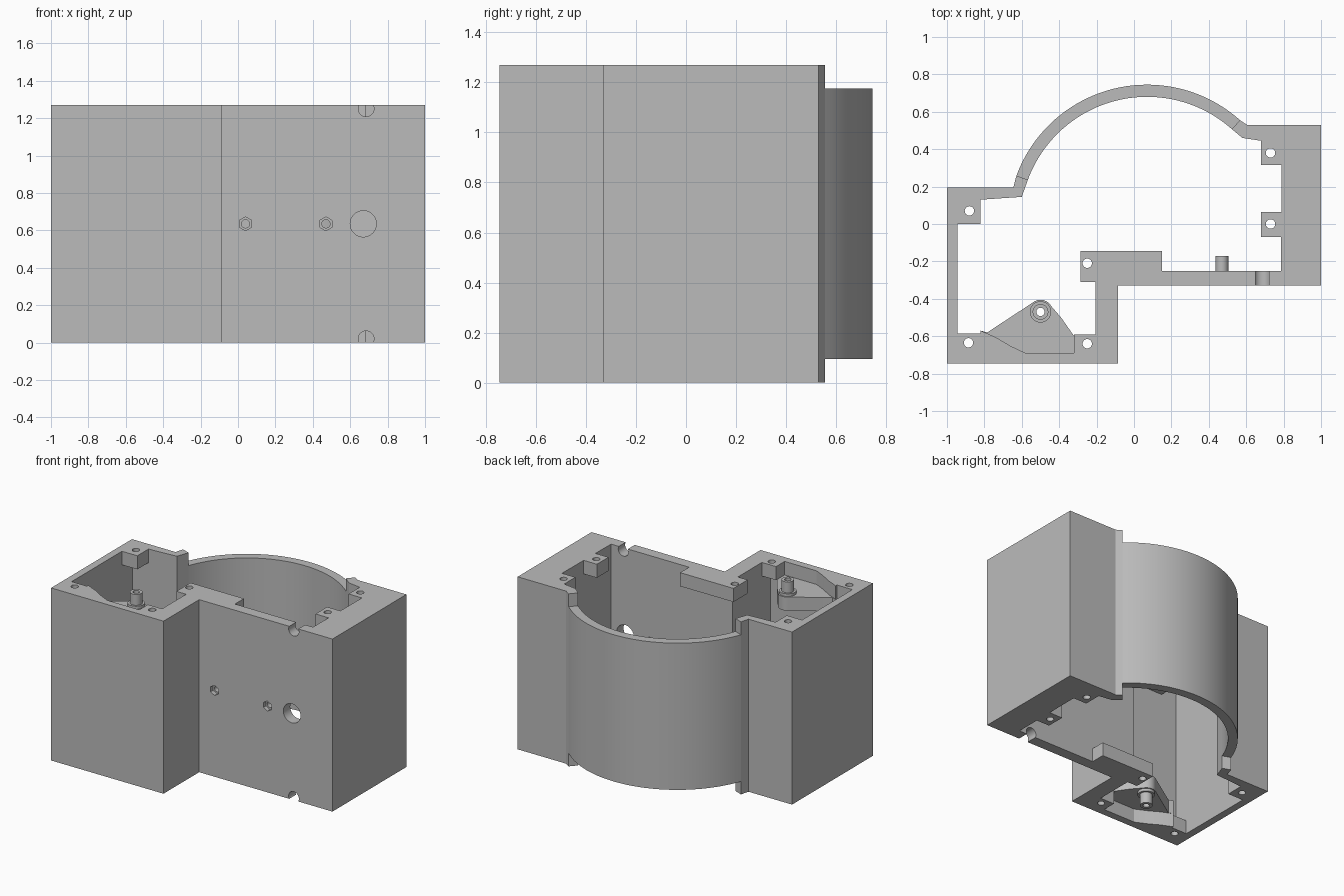
import bpy
import bmesh
from math import cos, sin, radians, pi
from mathutils import Matrix, Vector

if "Cube" in bpy.data.objects:
    bpy.data.objects.remove(bpy.data.objects["Cube"], do_unlink=True)

HEIGHT = 1.27
MID = HEIGHT / 2
LUG = 0.1  # depth of the screw lugs
ARC_CENTRE = Vector((0.07, 0.0))
R_OUT, R_IN = 0.745, 0.68
ARC_START, ARC_END = 48.2, 159.7

grey = bpy.data.materials.new("light_grey")
grey.use_nodes = True
grey.diffuse_color = (0.5, 0.5, 0.5, 1)
grey.node_tree.nodes["Principled BSDF"].inputs["Base Color"].default_value = (0.5, 0.5, 0.5, 1)


def finish(bm, name):
    bmesh.ops.recalc_face_normals(bm, faces=bm.faces)
    mesh = bpy.data.meshes.new(name)
    bm.to_mesh(mesh)
    bm.free()
    mesh.materials.append(grey)
    obj = bpy.data.objects.new(name, mesh)
    bpy.context.collection.objects.link(obj)
    return obj


def prism(name, outline, z0, z1):
    """Extrude a flat outline from z0 to z1."""
    bm = bmesh.new()
    face = bm.faces.new([bm.verts.new((p[0], p[1], z0)) for p in outline])
    new = bmesh.ops.extrude_face_region(bm, geom=[face])["geom"]
    bmesh.ops.translate(bm, vec=(0, 0, z1 - z0),
                        verts=[v for v in new if isinstance(v, bmesh.types.BMVert)])
    return finish(bm, name)


def cylinder(name, centre, radius, length, axis="Z", sides=32):
    bm = bmesh.new()
    turn = Matrix.Rotation(pi / 2, 4, "X") if axis == "Y" else Matrix()
    bmesh.ops.create_cone(bm, cap_ends=True, segments=sides, radius1=radius, radius2=radius,
                          depth=length, matrix=Matrix.Translation(centre) @ turn)
    return finish(bm, name)


def cut(obj, cutters):
    """Subtract the cutters, then remove them."""
    bpy.context.view_layer.objects.active = obj
    for c in cutters:
        mod = obj.modifiers.new("hole", "BOOLEAN")
        mod.operation, mod.solver, mod.object = "DIFFERENCE", "EXACT", c
        c.hide_render = True
        bpy.ops.object.modifier_apply(modifier=mod.name)
        bpy.data.objects.remove(c, do_unlink=True)


def smooth(obj):
    bpy.ops.object.select_all(action="DESELECT")
    obj.select_set(True)
    bpy.context.view_layer.objects.active = obj
    bpy.ops.object.shade_smooth_by_angle(angle=radians(25))


def on_arc(radius, degrees):
    a = radians(degrees)
    return ARC_CENTRE + Vector((cos(a), sin(a))) * radius


def rect(x0, x1, y0, y1):
    return [(x0, y0), (x1, y0), (x1, y1), (x0, y1)]


def both_ends(z0, z1):
    """The same height range at the top and mirrored at the bottom."""
    return (("top", z0, z1), ("bottom", HEIGHT - z1, HEIGHT - z0))


# Main walls: one open ring, closed by the curved back
walls = prism("main_walls", [
    on_arc(R_OUT, ARC_END), (-0.645, 0.195), (-1, 0.195), (-1, -0.745),
    (-0.085, -0.745), (-0.085, -0.33), (1, -0.33), (1, 0.53), (0.605, 0.53),
    on_arc(R_OUT, ARC_START), on_arc(R_IN, ARC_START), (0.58, 0.46), (0.68, 0.445),
    (0.79, 0.43), (0.785, -0.25), (-0.205, -0.25), (-0.205, -0.69), (-0.945, -0.69),
    (-0.945, 0.125), (-0.82, 0.13), (-0.6, 0.145), on_arc(R_IN, ARC_END)], 0, HEIGHT)

# Round openings in the front wall and notches at its edges
NUTS = (0.04, 0.47)
cutters = [cylinder("port_cutter", (0.67, -0.29, MID), 0.07, 0.2, "Y")]
cutters += [cylinder("notch_cutter", (0.685, -0.29, z), 0.042, 0.2, "Y")
            for z in (0.02, HEIGHT - 0.02)]
for x in NUTS:
    cutters.append(cylinder("screw_cutter", (x, -0.29, MID), 0.022, 0.2, "Y"))
    cutters.append(cylinder("nut_cutter", (x, -0.33, MID), 0.037, 0.06, "Y", 6))
cut(walls, cutters)
smooth(walls)

# Curved back, shorter than the walls
steps = [ARC_START + (ARC_END - ARC_START) * i / 40 for i in range(41)]
back = prism("curved_back", [on_arc(R_OUT, a) for a in steps]
             + [on_arc(R_IN, a) for a in reversed(steps)], 0.095, HEIGHT - 0.095)
smooth(back)

# Screw posts behind the front wall
for x in NUTS:
    post = cylinder("screw_post", (x, -0.21, MID), 0.034, 0.08, "Y")
    cut(post, [cylinder("post_cutter", (x, -0.21, MID), 0.022, 0.2, "Y")])
    smooth(post)

# Screw lugs at both ends: name, outline, hole position
LUGS = [
    ("back_right_lug", rect(-0.945, -0.82, 0, 0.13), (-0.88, 0.07)),
    ("front_right_lug", [(-0.945, -0.69), (-0.58, -0.69), (-0.66, -0.652), (-0.74, -0.605),
                         (-0.82, -0.57), (-0.82, -0.585), (-0.945, -0.585)], (-0.885, -0.635)),
    ("front_middle_lug", rect(-0.32, -0.205, -0.69, -0.59), (-0.25, -0.64)),
    ("front_block", [(-0.285, -0.31), (-0.205, -0.31), (-0.205, -0.25), (0.15, -0.25),
                     (0.15, -0.145), (-0.285, -0.145)], (-0.25, -0.21)),
    ("side_lug", rect(0.68, 0.788, -0.07, 0.065), (0.73, 0.0)),
    ("back_left_lug", rect(0.68, 0.79, 0.315, 0.445), (0.73, 0.38)),
]
for name, outline, hole in LUGS:
    for end, z0, z1 in both_ends(HEIGHT - LUG, HEIGHT):
        lug = prism(f"{name}_{end}", outline, z0, z1)
        cut(lug, [cylinder("hole_cutter", (*hole, (z0 + z1) / 2), 0.025, 0.4)])
        smooth(lug)

# Rounded pivot brackets with a hollow pin, set below each rim
PIN = Vector((-0.5, -0.47))
tip = [PIN + Vector((cos(radians(a)), sin(radians(a)))) * 0.065 for a in range(30, 131, 10)]
bracket_outline = [(-0.82, -0.69), (-0.32, -0.69), (-0.32, -0.6), (-0.39, -0.5)] + tip + [
    (-0.785, -0.58), (-0.82, -0.57)]
for end, z0, z1 in both_ends(HEIGHT - 0.2, HEIGHT - 0.1):
    out = 1 if end == "top" else -1
    face_z = z1 if end == "top" else z0
    parts = [prism(f"pivot_bracket_{end}", bracket_outline, z0, z1),
             cylinder(f"pin_collar_{end}", (*PIN, face_z + out * 0.01), 0.057, 0.02),
             cylinder(f"pivot_pin_{end}", (*PIN, face_z + out * 0.05), 0.042, 0.1)]
    for part in parts:
        cut(part, [cylinder("pin_cutter", (*PIN, face_z), 0.022, 0.5)])
        smooth(part)
